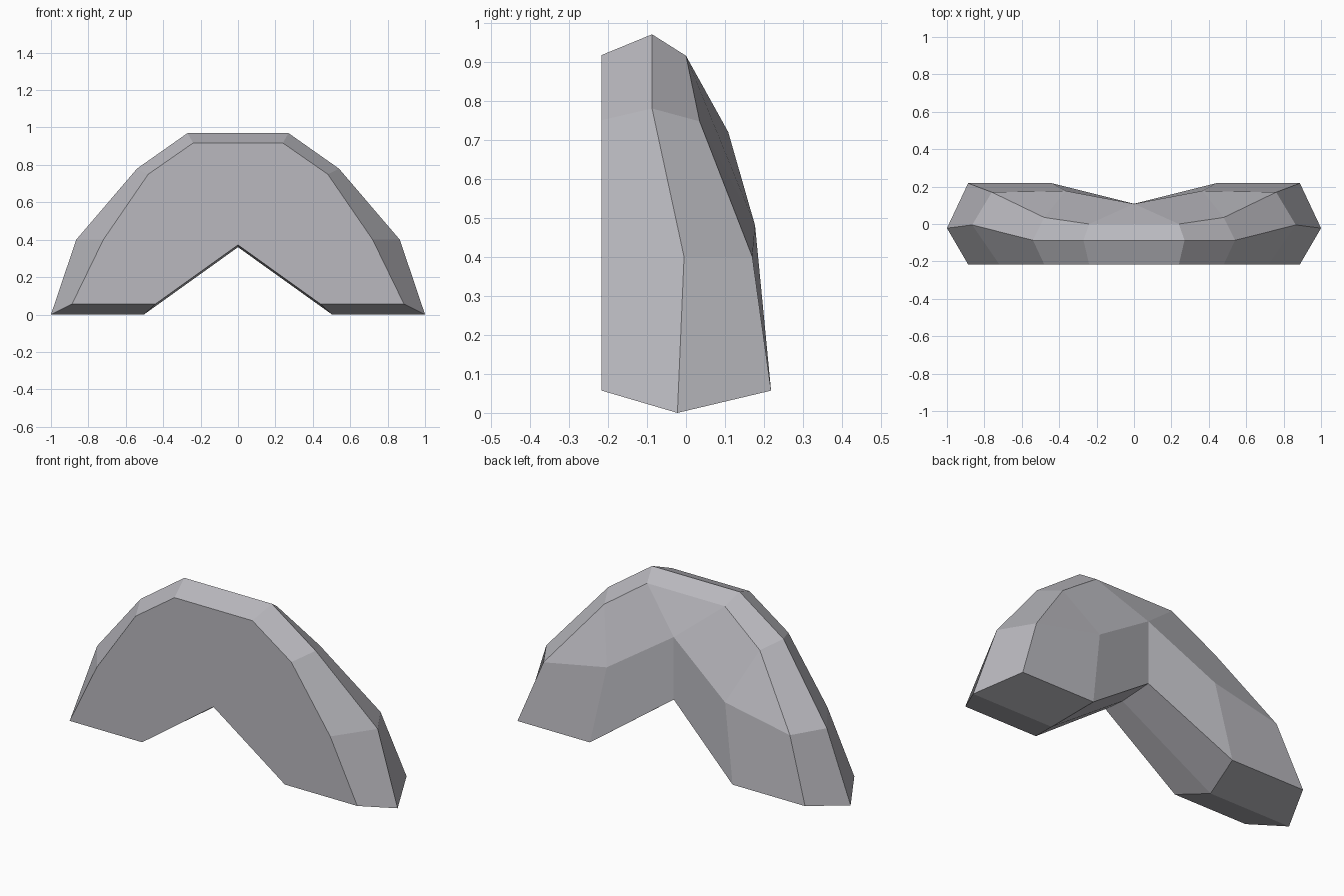
import bpy, bmesh

if "Cube" in bpy.data.objects:
    bpy.data.objects.remove(bpy.data.objects["Cube"])

# Grey material
grey = bpy.data.materials.new("stone grey")
grey.diffuse_color = (0.49, 0.485, 0.52, 1)
grey.use_nodes = True
grey.node_tree.nodes["Principled BSDF"].inputs["Base Color"].default_value = grey.diffuse_color

# Half outline, from inner foot round the outside to the crown, then the arch apex.
# Front rim lies in one plane; ridge and back rim are (x, y, z).
FRONT_Y = -0.216
front = [(0.44, 0.057), (0.887, 0.057), (0.72, 0.40), (0.48, 0.75),
         (0.24, 0.917), (0, 0.917), (0, 0.372)]
ridge = [(0.503, -0.022, 0), (1.0, -0.022, 0), (0.865, -0.005, 0.40),
         (0.54, -0.087, 0.78), (0.27, -0.087, 0.97), (0, -0.087, 0.97),
         (0, -0.087, 0.36)]
back = [(0.44, 0.218, 0.057), (0.887, 0.218, 0.057), (0.76, 0.17, 0.40),
        (0.48, 0.035, 0.747), (0.24, 0, 0.915), (0, 0, 0.915),
        (0, 0.108, 0.372)]

bm = bmesh.new()
F = [bm.verts.new((x, FRONT_Y, z)) for x, z in front]
R = [bm.verts.new(p) for p in ridge]
B = [bm.verts.new(p) for p in back]

# Bevelled rim: front to ridge to back (open at the mirror plane)
n = len(F)
for i in range(n):
    j = (i + 1) % n
    if i == 5:
        continue
    bm.faces.new((F[i], F[j], R[j], R[i]))
    bm.faces.new((R[i], R[j], B[j], B[i]))

# Flat front
bm.faces.new(F)

# Sculpted back with a knee point and a centre crease point
knee = bm.verts.new((0.365, 0.177, 0.48))
crease = bm.verts.new((0, 0.108, 0.72))
for f in ((B[0], B[1], B[2], knee), (knee, B[2], B[3]),
          (knee, B[3], B[4], crease), (crease, B[4], B[5]),
          (B[6], B[0], knee, crease)):
    bm.faces.new(f)
bmesh.ops.recalc_face_normals(bm, faces=bm.faces)

# The open cut sits on x = 0: mirror the half and weld
geom = bm.verts[:] + bm.edges[:] + bm.faces[:]
bmesh.ops.mirror(bm, geom=geom, axis='X', merge_dist=0.0005)
bmesh.ops.remove_doubles(bm, verts=bm.verts, dist=0.0005)
bmesh.ops.recalc_face_normals(bm, faces=bm.faces)

mesh = bpy.data.meshes.new("arched_block")
bm.to_mesh(mesh)
bm.free()
mesh.materials.append(grey)
obj = bpy.data.objects.new("arched_block", mesh)
bpy.context.collection.objects.link(obj)
